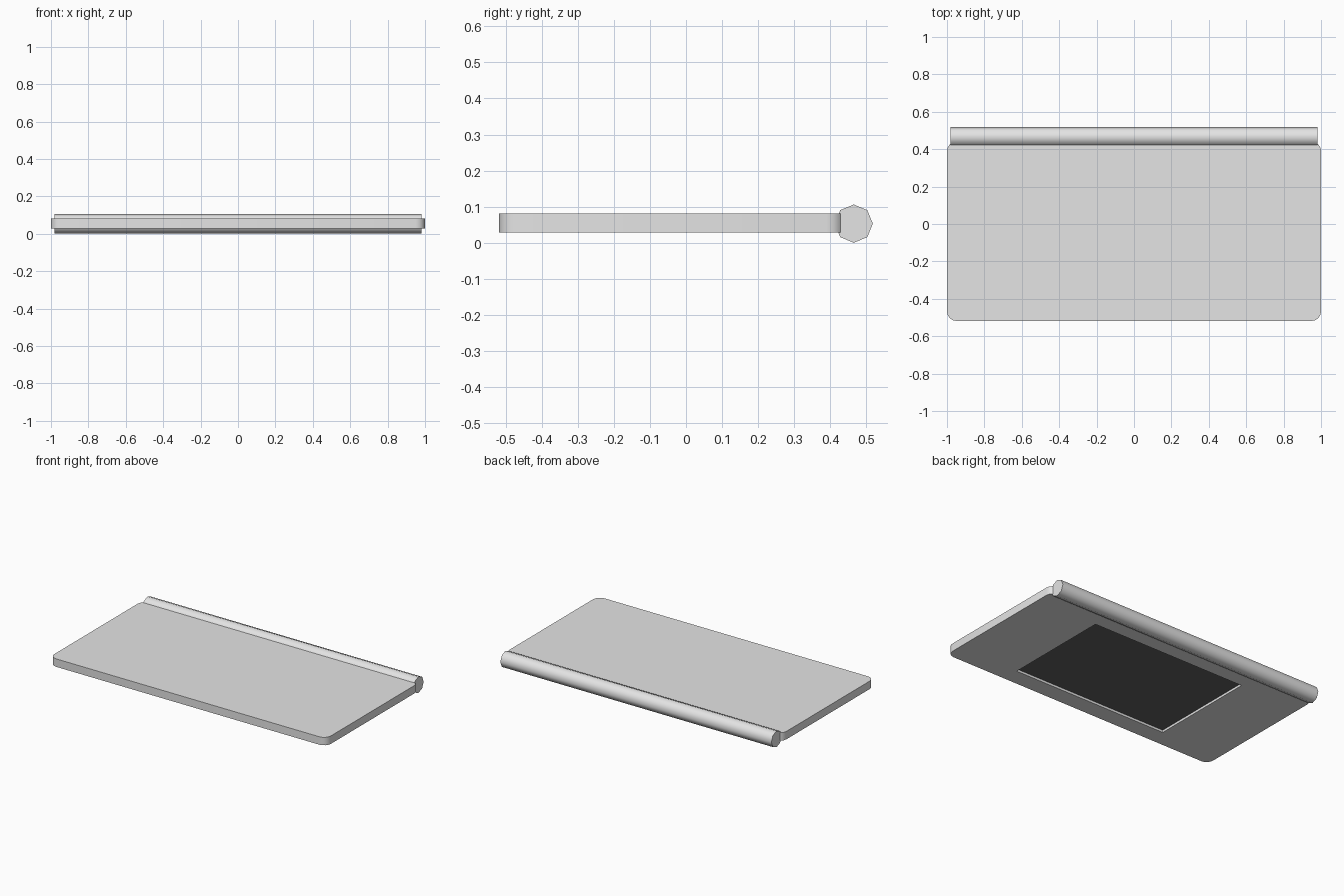
import bpy, bmesh, math

if "Cube" in bpy.data.objects:
    bpy.data.objects.remove(bpy.data.objects["Cube"])


def material(name, v):
    m = bpy.data.materials.new(name)
    m.diffuse_color = (v, v, v, 1)
    m.use_nodes = True
    m.node_tree.nodes["Principled BSDF"].inputs["Base Color"].default_value = m.diffuse_color
    return m


grey = material("light_grey", 0.78)
dark = material("dark_screen", 0.12)


def smooth(obj, angle):
    bpy.ops.object.select_all(action='DESELECT')
    obj.select_set(True)
    bpy.context.view_layer.objects.active = obj
    bpy.ops.object.shade_smooth_by_angle(angle=math.radians(angle))


# Rounded slab with a recessed dark panel underneath
X, Y0, Y1, Z0, Z1 = 1.0, -0.518, 0.44, 0.029, 0.081
R, SEG, DEPTH = 0.05, 4, 0.015
SX, SY0, SY1 = 0.56, -0.405, 0.315
signs = [(1, 1), (-1, 1), (-1, -1), (1, -1)]

bm = bmesh.new()
bottom, top, rim, floor = [], [], [], []
for i, (sx, sy) in enumerate(signs):
    cx, cy = sx * (X - R), (Y1 - R if sy > 0 else Y0 + R)
    arc = [(cx + R * math.cos(a), cy + R * math.sin(a))
           for a in [math.pi / 2 * (i + k / SEG) for k in range(SEG + 1)]]
    bottom.append([bm.verts.new((x, y, Z0)) for x, y in arc])
    top += [bm.verts.new((x, y, Z1)) for x, y in arc]
    px, py = sx * SX, (SY1 if sy > 0 else SY0)
    rim.append(bm.verts.new((px, py, Z0)))
    floor.append(bm.verts.new((px, py, Z0 + DEPTH)))

bm.faces.new(top)
flat = [v for arc in bottom for v in arc]
n = len(flat)
for i in range(n):
    j = (i + 1) % n
    bm.faces.new((flat[i], flat[j], top[j], top[i]))
for i in range(4):
    j = (i + 1) % 4
    bm.faces.new([rim[i]] + bottom[i][::-1])
    bm.faces.new((rim[i], rim[j], bottom[j][0], bottom[i][-1]))
    bm.faces.new((rim[i], floor[i], floor[j], rim[j]))
panel = bm.faces.new(floor[::-1])
panel.material_index = 1
bmesh.ops.recalc_face_normals(bm, faces=bm.faces)
mesh = bpy.data.meshes.new("slab_body")
bm.to_mesh(mesh)
bm.free()
slab = bpy.data.objects.new("slab_body", mesh)
bpy.context.collection.objects.link(slab)
mesh.materials.append(grey)
mesh.materials.append(dark)
smooth(slab, 30)

# Eight-sided bar along the back edge
bpy.ops.mesh.primitive_cylinder_add(vertices=8, radius=0.053, depth=1.96,
                                    location=(0, 0.465, 0.053),
                                    rotation=(0, math.pi / 2, 0))
bar = bpy.context.object
bar.name = "back_bar"
bar.data.materials.append(grey)
smooth(bar, 50)
